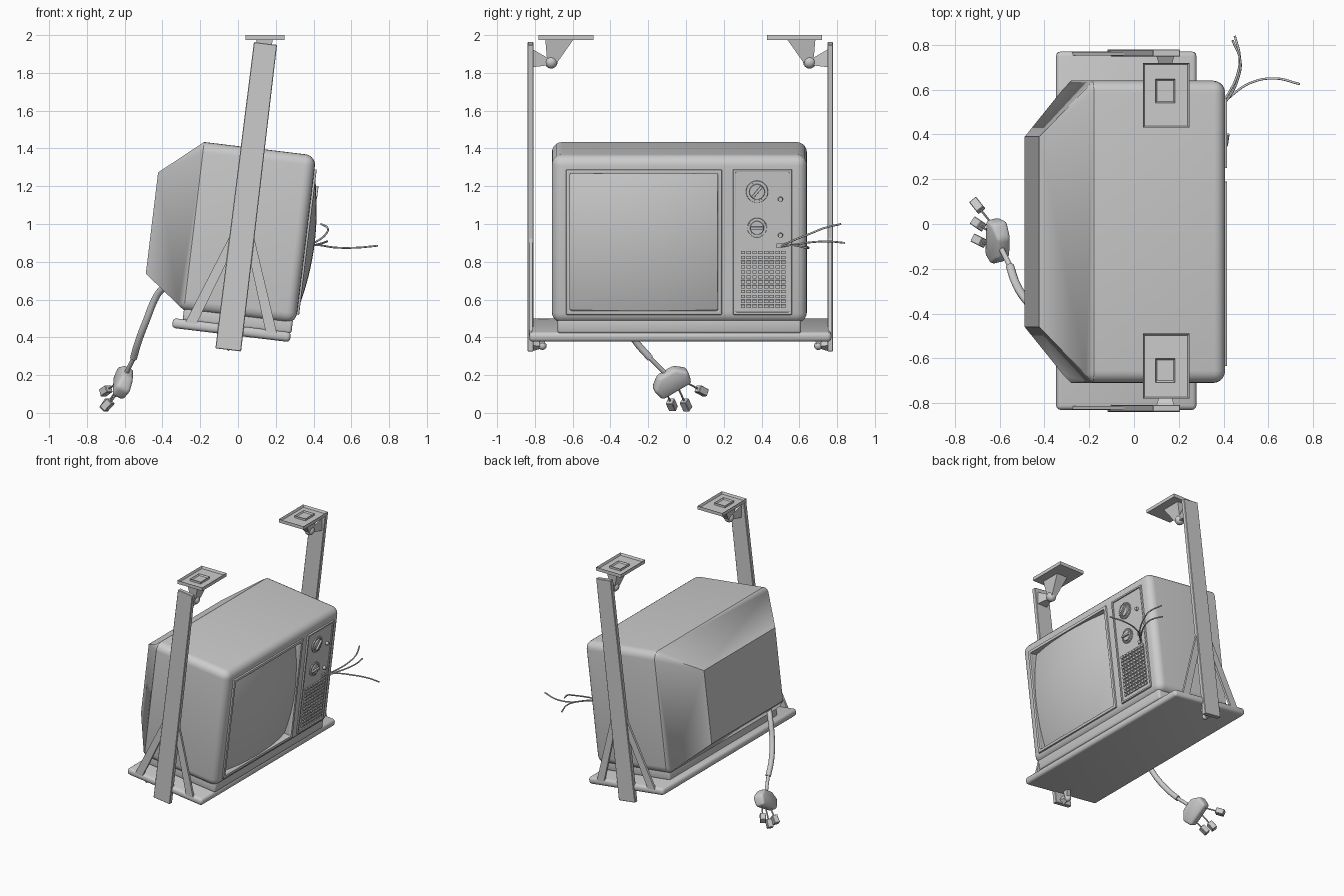
import bpy, bmesh
from math import radians, cos, sin, pi
from mathutils import Matrix, Vector

if "Cube" in bpy.data.objects:
    bpy.data.objects.remove(bpy.data.objects["Cube"])

TILT = Matrix.Rotation(radians(6.9), 4, 'Y')   # set and cradle lean forward
YC = -0.03                                     # mirror plane of the cradle


def finish(name, bm, tilt=True, bevel=0, seg=3, min_angle=40):
    bmesh.ops.recalc_face_normals(bm, faces=bm.faces[:])
    if bevel:
        edges = [e for e in bm.edges if e.is_manifold and e.calc_face_angle() > radians(min_angle)]
        bmesh.ops.bevel(bm, geom=edges, offset=bevel, segments=seg, profile=0.5,
                        affect='EDGES', clamp_overlap=True)
    me = bpy.data.meshes.new(name)
    bm.to_mesh(me)
    bm.free()
    ob = bpy.data.objects.new(name, me)
    bpy.context.collection.objects.link(ob)
    if tilt:
        ob.matrix_world = TILT
    return ob


def add_box(bm, x, y, z, rot=None):
    size = Vector((x[1] - x[0], y[1] - y[0], z[1] - z[0]))
    mid = Vector((x[0] + x[1], y[0] + y[1], z[0] + z[1])) / 2
    m = Matrix.Translation(mid) @ (rot or Matrix()) @ Matrix.Diagonal(size.to_4d())
    return bmesh.ops.create_cube(bm, size=1, matrix=m)


def box(name, x, y, z, tilt=True, bevel=0, seg=3, rot=None):
    bm = bmesh.new()
    add_box(bm, x, y, z, rot)
    return finish(name, bm, tilt, bevel, seg)


def hull(name, pts, **kw):
    bm = bmesh.new()
    for p in pts:
        bm.verts.new(p)
    bmesh.ops.convex_hull(bm, input=bm.verts[:])
    bmesh.ops.dissolve_limit(bm, angle_limit=0.02, verts=bm.verts[:], edges=bm.edges[:])
    return finish(name, bm, **kw)


def rod(name, p0, p1, r0, r1, seg=24, tilt=True):
    p0, p1 = Vector(p0), Vector(p1)
    d = p1 - p0
    bm = bmesh.new()
    m = Matrix.Translation((p0 + p1) / 2) @ d.to_track_quat('Z', 'Y').to_matrix().to_4x4()
    bmesh.ops.create_cone(bm, cap_ends=True, segments=seg, radius1=r0, radius2=r1,
                          depth=d.length, matrix=m)
    return finish(name, bm, tilt)


def ball(name, p, r, tilt=True):
    bm = bmesh.new()
    bmesh.ops.create_uvsphere(bm, u_segments=20, v_segments=12, radius=r,
                              matrix=Matrix.Translation(p))
    return finish(name, bm, tilt)


def tray(name, x, y, z, rim, depth):
    bm = bmesh.new()
    add_box(bm, x, y, z)
    bm.normal_update()
    top = [f for f in bm.faces if f.normal.z > 0.9]
    bmesh.ops.inset_individual(bm, faces=top, thickness=rim)
    bmesh.ops.translate(bm, verts=top[0].verts[:], vec=(0, 0, -depth))
    return finish(name, bm, tilt=False)


def frame(name, y0, y1, z0, z1, t, x0, x1):
    # rectangular picture-frame ring on the front of the set
    bm = bmesh.new()
    loops = []
    for x, i in ((x0, 0), (x1, 0), (x1, t), (x0, t)):
        loops.append([bm.verts.new((x, y, z)) for y, z in
                      ((y0 + i, z0 + i), (y1 - i, z0 + i), (y1 - i, z1 - i), (y0 + i, z1 - i))])
    for a in range(4):
        for k in range(4):
            A, B = loops[a], loops[(a + 1) % 4]
            bm.faces.new((A[k], A[(k + 1) % 4], B[(k + 1) % 4], B[k]))
    return finish(name, bm, bevel=0.005, seg=2)


def cable(name, pts, r):
    cu = bpy.data.curves.new(name, 'CURVE')
    cu.dimensions = '3D'
    cu.bevel_depth, cu.bevel_resolution, cu.resolution_u, cu.use_fill_caps = r, 3, 6, True
    sp = cu.splines.new('BEZIER')
    sp.bezier_points.add(len(pts) - 1)
    for b, p in zip(sp.bezier_points, pts):
        b.co = p
        b.handle_left_type = b.handle_right_type = 'AUTO'
    bpy.context.collection.objects.link(bpy.data.objects.new(name, cu))


# cabinet: rounded box with a tapered back
pts = [(x, y, z) for x, xs in ((0.247, 0), (-0.35, 0)) for y in (-0.71, 0.64) for z in (0.505, 1.402)]
pts += [(-0.573, y, z) for y in (-0.46, 0.39) for z in (0.673, 1.213)]
cabinet = hull("cabinet", pts, bevel=0.055, seg=5, min_angle=65)
cutter = box("screen_cutter", (0.18, 0.4), (-0.615, 0.17), (0.574, 1.309))
cutter.hide_render = True
cutter.hide_set(True)
mod = cabinet.modifiers.new("screen_recess", 'BOOLEAN')
mod.object, mod.operation, mod.solver = cutter, 'DIFFERENCE', 'EXACT'
bpy.context.view_layer.objects.active = cabinet
bpy.ops.object.modifier_apply(modifier=mod.name)
bpy.data.objects.remove(cutter)
box("cabinet_plinth", (-0.35, 0.23), (-0.68, 0.61), (0.45, 0.53), bevel=0.015)

# bulging picture tube
bm = bmesh.new()
bmesh.ops.create_grid(bm, x_segments=20, y_segments=20, size=1)
for v in bm.verts:
    a, b = v.co.x, v.co.y
    v.co = (0.2 + 0.095 * (1 - (a * a + b * b) / 2), -0.2225 + 0.392 * a, 0.9415 + 0.367 * b)
bmesh.ops.reverse_faces(bm, faces=[f for f in bm.faces if f.normal.x < 0])
finish("screen", bm)
frame("screen_frame", -0.635, 0.19, 0.554, 1.329, 0.022, 0.235, 0.259)

# control panel
frame("panel_frame", 0.249, 0.561, 0.554, 1.329, 0.014, 0.235, 0.259)
box("control_panel", (0.23, 0.25), (0.26, 0.55), (0.565, 1.318))
for i, (z, r, ang) in enumerate(((1.21, 0.06, -40), (1.018, 0.053, 90))):
    y = 0.376
    rod(f"dial_plate_{i}", (0.245, y, z), (0.257, y, z), r, r * 0.95, 40)
    rod(f"dial_knob_{i}", (0.25, y, z), (0.266, y, z), r * 0.72, r * 0.66, 32)
    box(f"dial_grip_{i}", (0.255, 0.279), (y - 0.007, y + 0.007), (z - r * 0.65, z + r * 0.65),
        rot=Matrix.Rotation(radians(ang), 4, 'X'), bevel=0.003, seg=2)
    bm = bmesh.new()
    for k in range(24):
        t = k * pi / 12
        c = (y + sin(t) * r * 0.87, z + cos(t) * r * 0.87)
        add_box(bm, (0.25, 0.26), (c[0] - 0.002, c[0] + 0.002), (c[1] - 0.006, c[1] + 0.006),
                Matrix.Rotation(-t, 4, 'X'))
    finish(f"dial_ticks_{i}", bm)
    rod(f"small_knob_{i}", (0.245, 0.5, z - 0.04), (0.268, 0.5, z - 0.04), 0.014, 0.011, 20)

# speaker grille
bm = bmesh.new()
for i in range(8):
    for j in range(12):
        y, z = 0.302 + i * 0.0305, 0.6 + j * 0.026
        add_box(bm, (0.245, 0.259), (y - 0.0115, y + 0.0115), (z - 0.008, z + 0.008))
finish("speaker_grille", bm)

# loose wires at the front
box("wire_socket", (0.245, 0.26), (0.48, 0.512), (0.91, 0.934))
start = (0.355, 0.497, 0.88)
cable("wire_long", [start, (.42, .56, .888), (.52, .63, .875), (.63, .65, .875), (.74, .625, .885)], 0.005)
cable("wire_middle", [start, (.42, .58, .892), (.465, .68, .905), (.472, .75, .908), (.45, .84, .90)], 0.005)
cable("wire_upper", [start, (.42, .56, .91), (.468, .66, .95), (.475, .73, .978), (.44, .82, 1.0)], 0.005)

# shelf and hanging cradle
box("shelf", (-0.402, 0.228), (YC - 0.8, YC + 0.8), (0.405, 0.457), bevel=0.02)
for s, side in ((-1, "left"), (1, "right")):
    def Y(d):
        return YC + s * d

    def span(a, b):
        return sorted((Y(a), Y(b)))
    hull(f"strap_{side}", [(x, Y(d), z) for d in (0.778, 0.809) for x, z in
         ((-0.16, 0.325), (-0.023, 0.325), (-0.029, 1.959), (-0.152, 1.959))], bevel=0.003, seg=1)
    for q in (-1, 1):
        hull(f"brace_{side}_{q}", [(-0.09 + q * u, Y(d), z) for d in (0.782, 0.799) for u, z in
             ((0.185, 0.44), (0.245, 0.44), (0.06, 0.94), (0.06, 0.80))])
    rod(f"lower_bolt_{side}", (-0.09, Y(0.78), 0.352), (-0.09, Y(0.735), 0.347), 0.034, 0.015, 4)
    ball(f"lower_bolt_ball_{side}", (-0.09, Y(0.73), 0.347), 0.022)
    hull(f"lower_bolt_neck_{side}", [(-0.09 + a, Y(d), z) for a in (-0.015, 0.015) for d, z in
         ((0.71, 0.41), (0.755, 0.41), (0.72, 0.35), (0.742, 0.35))])
    # ceiling mount
    tray(f"ceiling_plate_{side}", (0.04, 0.247), span(0.46, 0.75), (1.975, 2.0), 0.01, 0.017)
    tray(f"plate_collar_{side}", (0.095, 0.184), span(0.571, 0.677), (1.98, 1.998), 0.01, 0.01)
    hull(f"mount_neck_{side}", [(0.14 + q * h, Y(d), z) for q in (-1, 1) for h, d, z in
         ((0.045, 0.565, 1.978), (0.045, 0.715, 1.978), (0.018, 0.655, 1.85), (0.018, 0.705, 1.862))],
         tilt=False)
    ball(f"mount_ball_{side}", (0.14, Y(0.684), 1.857), 0.034, False)
    hull(f"mount_arm_{side}", [(0.14 + q * h, Y(d), z) for q in (-1, 1) for h, d, z in
         ((0.04, 0.782, 1.83), (0.04, 0.782, 1.925), (0.018, 0.7, 1.84), (0.018, 0.7, 1.878))],
         tilt=False)

# power cable and plug
cable("power_cable", [(-.39, -.43, .67), (-.43, -.39, .62), (-.485, -.335, .49),
                      (-.53, -.26, .37), (-.553, -.19, .29)], 0.019)
cable("cable_relief", [(-.55, -.195, .295), (-.565, -.165, .265), (-.59, -.115, .215)], 0.012)
d = Vector((-.46, .46, -.76)).normalized()
w = Vector((0, .155, .08))
w = (w - d * w.dot(d)).normalized()
n = d.cross(w)
mid = Vector((-.608, -.08, .17))
hull("plug_body", [mid + d * l + w * a + n * b for l, hw, hn in
     ((-.062, .05, .032), (-.01, .105, .04), (.062, .09, .034)) for a in (-hw, hw) for b in (-hn, hn)],
     tilt=False, bevel=0.018, seg=3, min_angle=15)
for i, (tip, root) in enumerate((((-.70, .083, .117), (-.63, -.005, .165)),
                                 ((-.696, .0, .042), (-.63, -.045, .14)),
                                 ((-.692, -.075, .042), (-.62, -.11, .12)))):
    tip, root = Vector(tip), Vector(root)
    rod(f"plug_pin_{i}", root, tip, 0.005, 0.005, 10, False)
    box(f"plug_prong_{i}", (tip.x - .02, tip.x + .02), (tip.y - .02, tip.y + .02),
        (tip.z - .03, tip.z + .03), False, 0.003, 1, (tip - root).to_track_quat('Z', 'X').to_matrix().to_4x4())

# smooth shading with crisp edges
bpy.ops.object.select_all(action='DESELECT')
for ob in bpy.context.scene.objects:
    if ob.type == 'MESH':
        ob.select_set(True)
        bpy.context.view_layer.objects.active = ob
bpy.ops.object.shade_smooth_by_angle(angle=radians(32))
